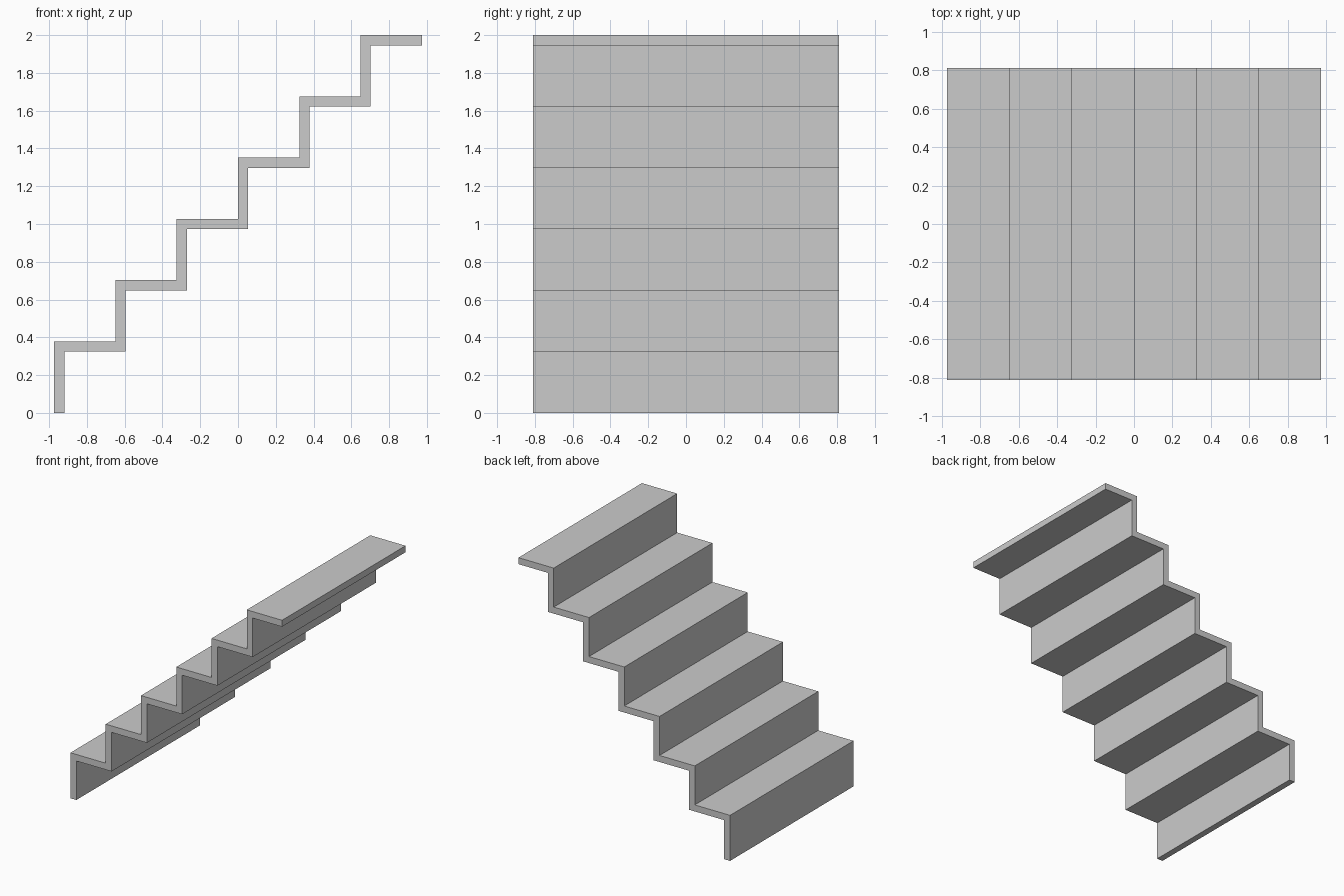
import bpy, bmesh

if "Cube" in bpy.data.objects:
    bpy.data.objects.remove(bpy.data.objects["Cube"])

STEPS = 6
T = 2 / 37            # sheet thickness
R = 6 * T             # rise and run of one step
X0 = -STEPS * R / 2   # foot of the first riser
HALF_WIDTH = 15 * T

# Folded stair profile: outer (upper) line and inner (lower) line
outer, inner = [(X0, 0)], [(X0 + T, 0)]
for i in range(STEPS):
    x, z = X0 + i * R, (i + 1) * R
    outer += [(x, z + T), (x + R, z + T)]
    end = x + R + (T if i < STEPS - 1 else 0)
    inner += [(x + T, z), (end, z)]

# Extrude the profile across the stair width
bm = bmesh.new()
profile = [bm.verts.new((x, -HALF_WIDTH, z)) for x, z in outer + inner[::-1]]
side = bm.faces.new(profile)
ext = bmesh.ops.extrude_face_region(bm, geom=[side], use_keep_orig=True)
moved = [g for g in ext["geom"] if isinstance(g, bmesh.types.BMVert)]
bmesh.ops.translate(bm, vec=(0, 2 * HALF_WIDTH, 0), verts=moved)
bmesh.ops.recalc_face_normals(bm, faces=bm.faces[:])

mesh = bpy.data.meshes.new("stair_flight")
bm.to_mesh(mesh)
bm.free()
bpy.context.collection.objects.link(bpy.data.objects.new("stair_flight", mesh))
